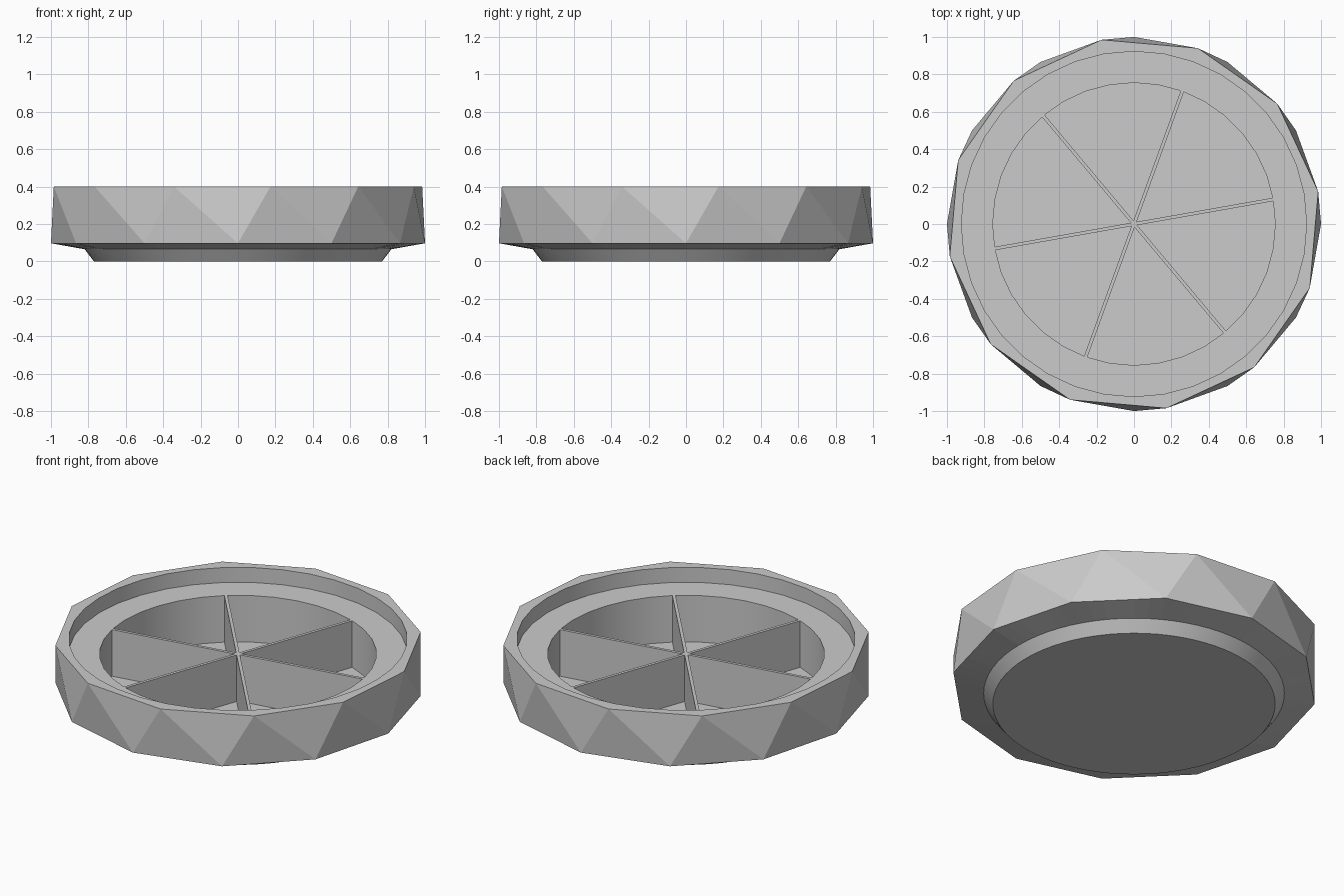
import bpy, bmesh, math
from mathutils import Matrix

if "Cube" in bpy.data.objects:
    bpy.data.objects.remove(bpy.data.objects["Cube"])

N = 72            # samples round every ring (5 degrees each)
STEP = N // 12    # samples per facet of the twelve-sided shell
TWIST = 2         # top of the shell is turned by 10 degrees

grey = bpy.data.materials.new("plain grey")
grey.diffuse_color = (0.6, 0.6, 0.6, 1)
grey.use_nodes = True
grey.node_tree.nodes["Principled BSDF"].inputs["Base Color"].default_value = grey.diffuse_color


def finish(bm, name):
    bmesh.ops.recalc_face_normals(bm, faces=bm.faces)
    me = bpy.data.meshes.new(name)
    bm.to_mesh(me)
    bm.free()
    me.materials.append(grey)
    ob = bpy.data.objects.new(name, me)
    bpy.context.collection.objects.link(ob)
    return ob


def ring(bm, sides, r, z, offset=0):
    """Regular polygon sampled at N points along its edges."""
    per = N // sides
    verts = []
    for i in range(N):
        k, t = divmod(i - offset, per)
        t /= per
        a = math.radians(360 / N) * (k * per + offset)
        b = a + math.radians(360 / N) * per
        verts.append(bm.verts.new((
            r * (math.cos(a) * (1 - t) + math.cos(b) * t),
            r * (math.sin(a) * (1 - t) + math.sin(b) * t), z)))
    return verts


def bridge(bm, a, b, smooth=False):
    for i in range(N):
        j = (i + 1) % N
        f = bm.faces.new((a[i], a[j], b[j], b[i]))
        f.smooth = smooth


# Bowl: foot, twisted faceted shell, rim, ledge and pocket
bm = bmesh.new()
base = ring(bm, N, 0.77, 0.0)
foot = ring(bm, N, 0.82, 0.065)
low = ring(bm, 12, 1.0, 0.097)
top = ring(bm, 12, 1.0, 0.40, TWIST)
rim = ring(bm, 36, 0.923, 0.40)
ledge = ring(bm, 36, 0.923, 0.31)
mouth = ring(bm, 36, 0.755, 0.31)
floor = ring(bm, 36, 0.755, 0.03)

bm.faces.new(base)
bridge(bm, base, foot, True)
bridge(bm, foot, low)
for k in range(12):
    s = k * STEP
    # upward triangle, then downward triangle
    bm.faces.new([low[(s + i) % N] for i in range(STEP + 1)] + [top[(s + TWIST) % N]])
    bm.faces.new([top[(s + TWIST + i) % N] for i in range(STEP + 1)] + [low[(s + STEP) % N]])
bridge(bm, top, rim)
bridge(bm, rim, ledge, True)
bridge(bm, ledge, mouth)
bridge(bm, mouth, floor, True)
bm.faces.new(floor)
finish(bm, "faceted_tray")

# Dividers: three thin bars crossing at the centre
for n in range(3):
    bm = bmesh.new()
    bmesh.ops.create_cube(bm, size=1, matrix=Matrix.Diagonal((1.51, 0.018, 0.28, 1)))
    ob = finish(bm, f"divider_{n + 1}")
    ob.location.z = 0.17
    ob.rotation_euler.z = math.radians(10 + 60 * n)
